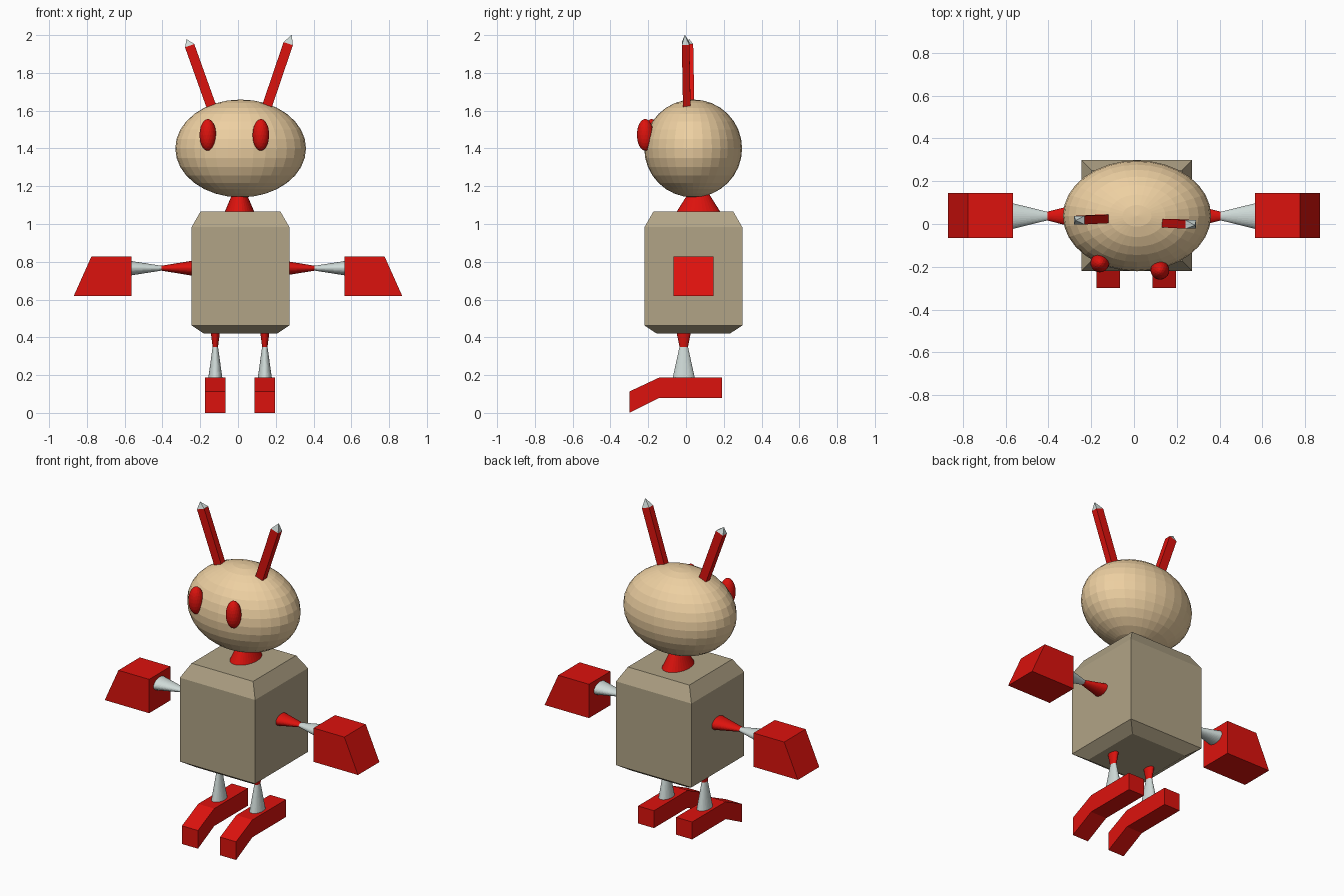
import bpy, bmesh
from mathutils import Vector, Matrix

if "Cube" in bpy.data.objects:
    bpy.data.objects.remove(bpy.data.objects["Cube"])


def material(name, rgb):
    m = bpy.data.materials.new(name)
    m.diffuse_color = (*rgb, 1)
    m.use_nodes = True
    m.node_tree.nodes["Principled BSDF"].inputs["Base Color"].default_value = m.diffuse_color
    return m


RED = material("red", (0.72, 0.006, 0.004))
TAN = material("tan", (0.85, 0.63, 0.36))
BODY = material("khaki", (0.44, 0.37, 0.24))
PALE = material("pale", (0.62, 0.70, 0.68))


def finish(name, bm, mat):
    bmesh.ops.recalc_face_normals(bm, faces=bm.faces)
    me = bpy.data.meshes.new(name)
    bm.to_mesh(me)
    bm.free()
    me.materials.append(mat)
    ob = bpy.data.objects.new(name, me)
    bpy.context.collection.objects.link(ob)
    return ob


def cone(name, a, b, r1, r2, mat, stretch=1.57):
    """Tapered rod from a to b, widened along y."""
    a, b = Vector(a), Vector(b)
    bm = bmesh.new()
    bmesh.ops.create_cone(bm, cap_ends=True, segments=32, radius1=r1, radius2=r2, depth=(b - a).length)
    rot = (b - a).to_track_quat('Z', 'Y').to_matrix().to_4x4()
    bm.transform(Matrix.Translation((a + b) / 2) @ Matrix.Diagonal((1, stretch, 1, 1)) @ rot)
    # keep the y position independent of the stretch
    return finish(name, bm, mat)


def prism(name, profile, start, extrude, mat):
    """Closed profile swept along a vector."""
    bm = bmesh.new()
    face = bm.faces.new([bm.verts.new(Vector(p) + Vector(start)) for p in profile])
    out = bmesh.ops.extrude_face_region(bm, geom=[face])
    bmesh.ops.translate(bm, vec=extrude, verts=[v for v in out["geom"] if isinstance(v, bmesh.types.BMVert)])
    return finish(name, bm, mat)


def loft(name, rings, mat):
    """Skin equal-length rings of points, capping both ends."""
    bm = bmesh.new()
    vs = [[bm.verts.new(p) for p in r] for r in rings]
    n = len(vs[0])
    for lo, hi in zip(vs, vs[1:]):
        for i in range(n):
            j = (i + 1) % n
            bm.faces.new((lo[i], lo[j], hi[j], hi[i]))
    bm.faces.new(vs[0])
    bm.faces.new(vs[-1])
    return finish(name, bm, mat)


SQUARE = [(-1, -1), (1, -1), (1, 1), (-1, 1)]

# Body: box with chamfered top and bottom
loft("body", [[(0.013 + h * x, 0.039 + h * y, z) for x, y in SQUARE]
              for z, h in ((0.42, 0.194), (0.463, 0.259), (0.983, 0.259), (1.067, 0.211))], BODY)

# Neck and head
cone("neck", (0.008, 0.066, 1.06), (0.008, 0.066, 1.19), 0.08, 0.025, RED, 1.48)
bm = bmesh.new()
bmesh.ops.create_uvsphere(bm, u_segments=32, v_segments=16, radius=1)
bm.transform(Matrix.Translation((0.014, 0.038, 1.40)) @ Matrix.Diagonal((0.346, 0.259, 0.259, 1)))
finish("head", bm, TAN)

# Eyes
for side, x, y in (("left", -0.16, -0.182), ("right", 0.121, -0.216)):
    bm = bmesh.new()
    bmesh.ops.create_icosphere(bm, subdivisions=3, radius=1)
    bm.transform(Matrix.Translation((x, y, 1.472)) @ Matrix.Diagonal((0.044, 0.044, 0.084, 1)))
    finish(side + "_eye", bm, RED)

# Antennae: leaning bars with pale pointed tips
for side, base, top, apex in (
        ("left", (-0.142, 0.024, 1.625), (-0.256, 0.018, 1.944), (-0.272, 0.017, 1.978)),
        ("right", (0.154, 0.004, 1.625), (0.266, -0.002, 1.955), (0.284, -0.006, 2.0))):
    base, top, apex = Vector(base), Vector(top), Vector(apex)
    d = (top - base).normalized()
    v = Vector((0, 1, 0))
    u = v.cross(d).normalized()
    ring = lambda c, s: [c + u * (0.026 * s * x) + v * (0.02 * s * y) for x, y in SQUARE]
    loft(side + "_antenna", [ring(base, 1), ring(top, 1)], RED)
    loft(side + "_antenna_tip", [ring(top, 1), ring(apex, 0.03)], PALE)

# Arms and wedge hands
for side, s in (("left", -1), ("right", 1)):
    y, z = 0.037, 0.766
    cone(side + "_upper_arm", (0.24 * s, y, z), (0.405 * s, y, z), 0.04, 0.013, RED)
    cone(side + "_forearm", (0.40 * s, y, z), (0.566 * s, y, z), 0.012, 0.038, PALE)
    prism(side + "_hand", [(0.565 * s, 0, 0.618), (0.87 * s, 0, 0.618), (0.776 * s, 0, 0.828), (0.565 * s, 0, 0.828)],
          (0, -0.065, 0), (0, 0.21, 0), RED)

# Legs and bent feet
FOOT = [(0, 0.19, 0.188), (0, -0.14, 0.188), (0, -0.30, 0.113), (0, -0.30, 0), (0, -0.14, 0.08), (0, 0.19, 0.08)]
for side, x in (("left", -0.12), ("right", 0.142)):
    cone(side + "_thigh", (x, -0.012, 0.44), (x, -0.012, 0.348), 0.026, 0.014, RED)
    cone(side + "_shin", (x, -0.012, 0.352), (x, -0.012, 0.187), 0.014, 0.037, PALE)
    prism(side + "_foot", FOOT, (x - 0.055, 0, 0), (0.11, 0, 0), RED)
